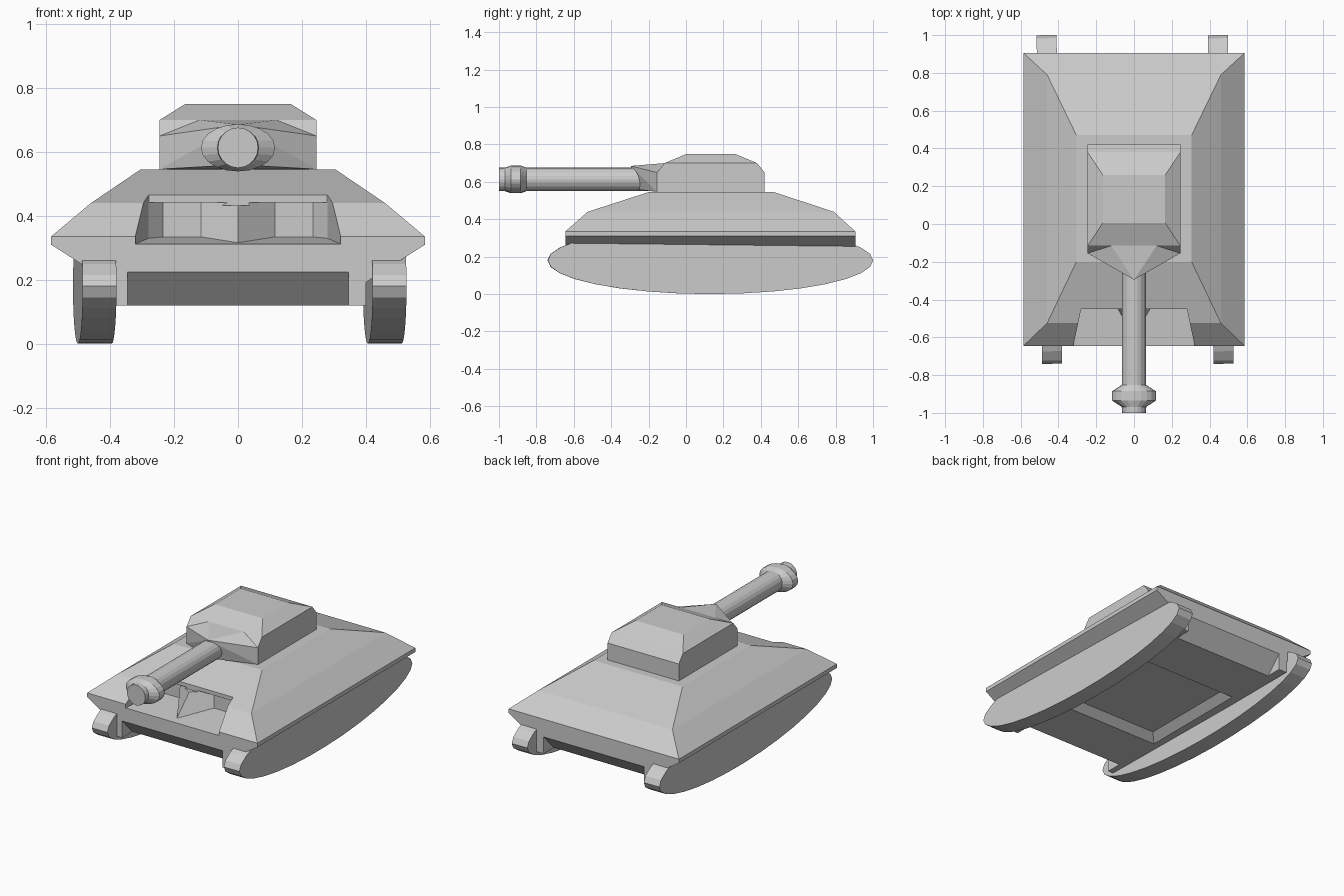
import bpy, bmesh
from math import sin, cos, tau, radians
from mathutils import Matrix

if "Cube" in bpy.data.objects:
    bpy.data.objects.remove(bpy.data.objects["Cube"])


def finish(name, bm):
    bmesh.ops.recalc_face_normals(bm, faces=bm.faces)
    me = bpy.data.meshes.new(name)
    bm.to_mesh(me)
    bm.free()
    ob = bpy.data.objects.new(name, me)
    bpy.context.collection.objects.link(ob)
    return ob


def loft(name, rings):
    """Skin a stack of equal-length point rings and cap both ends."""
    bm = bmesh.new()
    vs = [[bm.verts.new(p) for p in r] for r in rings]
    n = len(vs[0])
    for a, b in zip(vs, vs[1:]):
        for i in range(n):
            j = (i + 1) % n
            bm.faces.new((a[i], a[j], b[j], b[i]))
    bm.faces.new(vs[0])
    bm.faces.new(vs[-1])
    return finish(name, bm)


def solid(name, half):
    """Convex solid from points mirrored across x = 0."""
    bm = bmesh.new()
    for p in {(s * x, y, z) for x, y, z in half for s in (1, -1)}:
        bm.verts.new(p)
    bmesh.ops.convex_hull(bm, input=bm.verts)
    bmesh.ops.dissolve_limit(bm, angle_limit=radians(1), verts=bm.verts, edges=bm.edges)
    return finish(name, bm)


def rect(x, y0, y1, z):
    return [(-x, y0, z), (x, y0, z), (x, y1, z), (-x, y1, z)]


def cut(ob, cutter):
    cutter.hide_render = True
    mod = ob.modifiers.new("cut", 'BOOLEAN')
    mod.operation, mod.solver, mod.object = 'DIFFERENCE', 'EXACT', cutter
    bpy.context.view_layer.objects.active = ob
    bpy.ops.object.modifier_apply(modifier=mod.name)
    bpy.data.objects.remove(cutter)


# Hull: stacked rectangles from belly to deck
hull = loft("hull", [rect(*r) for r in (
    (.40, -.645, .905, .12), (.40, -.645, .905, .192),
    (.585, -.645, .905, .31), (.585, -.645, .905, .335),
    (.46, -.525, .79, .44), (.305, -.2, .47, .545))])

# Steep cut-outs under both ends
for end, s in ((-.645, -1), (.905, 1)):
    cut(hull, solid("end_cutter", [(.345, end, .225), (.345, end + s * .1, .225),
                                   (.345, end - s * .1, .12), (.345, end - s * .1, .05),
                                   (.345, end + s * .1, .05)]))

# Shallow pocket in the belly
cut(hull, loft("belly_cutter", [rect(.395, -.28, .53, .08),
                                rect(.295, -.18, .43, .16)]))

# Front viewing recess: sloped floor, centre pillar leaning back under a lintel
def recess(levels):
    rings = []
    for z, slope, back, xo, apex in levels:
        half = [(.335, -.71), (.28, -.45), (xo, back), (.115, back)]
        plan = half + [(0, apex)] + [(-x, y) for x, y in reversed(half)]
        rings.append([(x, y, z + slope * (y + .645)) for x, y in plan])
    return loft("recess_cutter", rings)

cut(hull, recess([(.312, .09, -.40, .235, -.60), (.441, 0, -.40, .235, -.47)]))
cut(hull, recess([(.432, 0, -.449, .279, -.449), (.6, 0, -.449, .279, -.449)]))

# Turret body and pointed nose
solid("turret", [(.245, -.155, .54), (.245, .42, .54), (.245, -.155, .65),
                 (.245, .42, .65), (.245, -.115, .70), (.245, .38, .70),
                 (.165, .005, .75), (.165, .26, .75)])
solid("turret_nose", [(.245, -.155, .546), (.245, -.155, .65), (.12, -.115, .70),
                      (0, -.295, .685), (0, -.265, .56)])

# Gun barrel and oval muzzle
def tube(name, sections, n=20):
    return loft(name, [[(rx * cos(tau * i / n), y, .613 + rz * sin(tau * i / n))
                        for i in range(n)] for y, rx, rz in sections])

tube("barrel", [(-.86, .064, .063), (-.18, .064, .063)])
tube("muzzle", [(-1.0, .063, .063), (-.968, .065, .063), (-.935, .116, .074),
                (-.885, .116, .074), (-.853, .065, .063)])

# Lens-shaped tracks, both turned very slightly
for side, cx in (("left", -.448), ("right", .459)):
    prof = [(.87 * cos(tau * i / 32), .18 * sin(tau * i / 32)) for i in range(32)]
    track = loft(side + "_track", [[(x, y, z) for y, z in prof] for x in (-.053, .053)])
    track.data.transform(Matrix.Translation((cx, .13, .18)) @ Matrix.Rotation(radians(1), 4, 'Z'))
